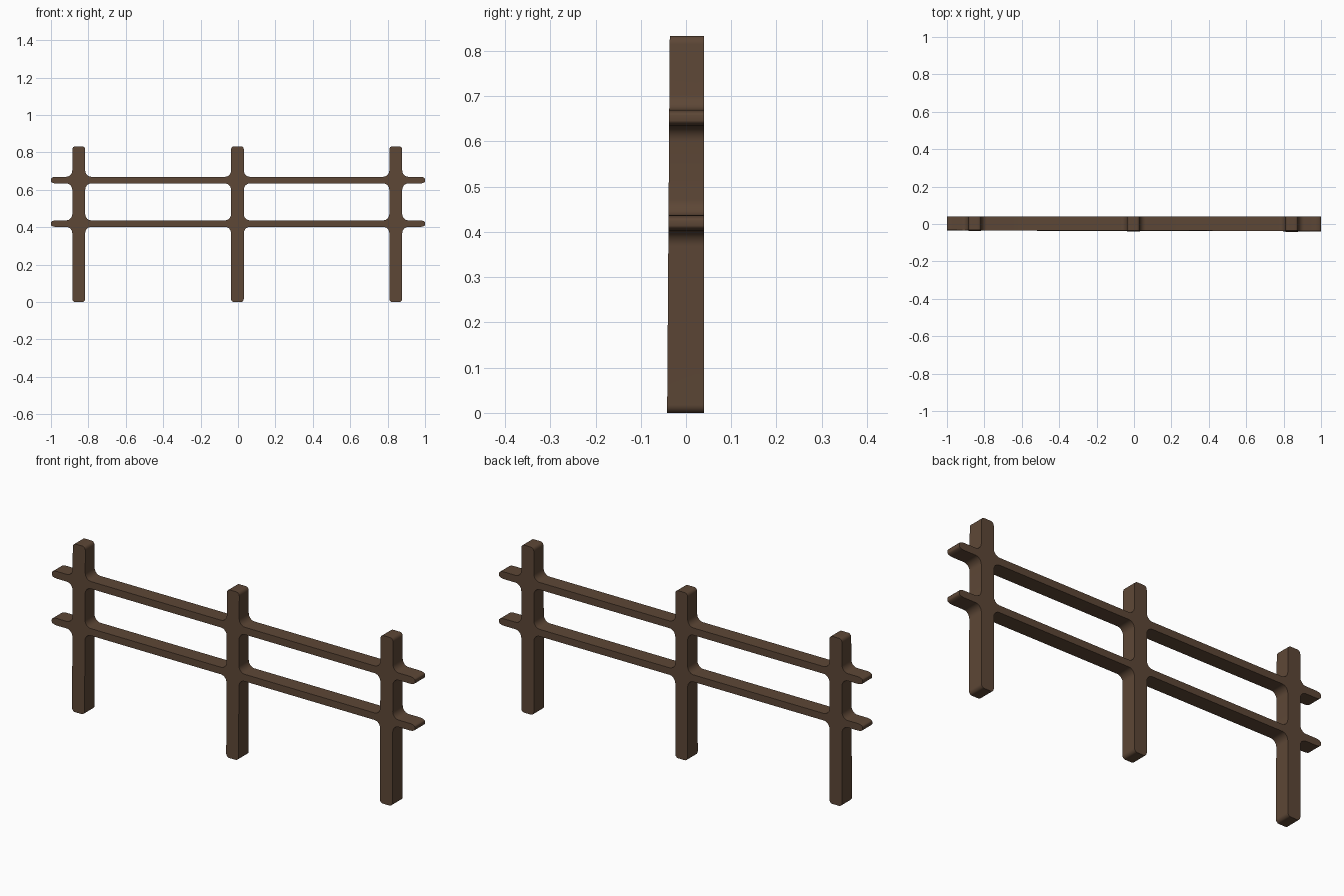
import bpy
import bmesh
import math
from mathutils import Vector

if "Cube" in bpy.data.objects:
    bpy.data.objects.remove(bpy.data.objects["Cube"], do_unlink=True)

HEIGHT = 0.833
POSTS = [(-0.886, -0.817), (-0.037, 0.031), (0.809, 0.878)]   # left and right edges
RAILS = [(0.402, 0.437), (0.634, 0.670)]                      # lower and upper edges
BACK, FRONT = 0.04, -0.037

# Corner sizes (along x, along z)
FILLET = (0.032, 0.034)
POST_END = (0.016, 0.018)
RAIL_TIP = (0.03, 0.012)


def rounded(corners, steps=7):
    """Replace each (x, z, size) corner of a closed outline with an elliptical arc."""
    points = []
    for i, (x, z, size) in enumerate(corners):
        p = Vector((x, z))
        legs = []
        for other in (corners[i - 1], corners[(i + 1) % len(corners)]):
            d = Vector(other[:2]) - p
            reach = size[0] if abs(d.x) > abs(d.y) else size[1]
            legs.append(d.normalized() * reach)
        for k in range(steps + 1):
            t = math.pi / 2 * k / steps
            points.append(p + legs[0] * (1 - math.sin(t)) + legs[1] * (1 - math.cos(t)))
    return points


def outer_outline():
    """Silhouette walked anticlockwise from the bottom of the left post."""
    low, high = RAILS[0][0], RAILS[1][1]
    corners = []
    for a, b in POSTS:
        corners += [(a, low, FILLET), (a, 0, POST_END), (b, 0, POST_END), (b, low, FILLET)]
    inner = (RAILS[0][1], RAILS[1][0])
    right, left = POSTS[-1][1], POSTS[0][0]
    corners += [(1, low, RAIL_TIP), (1, inner[0], RAIL_TIP),
                (right, inner[0], FILLET), (right, inner[1], FILLET),
                (1, inner[1], RAIL_TIP), (1, high, RAIL_TIP)]
    for a, b in reversed(POSTS):
        corners += [(b, high, FILLET), (b, HEIGHT, POST_END),
                    (a, HEIGHT, POST_END), (a, high, FILLET)]
    corners += [(-1, high, RAIL_TIP), (-1, inner[1], RAIL_TIP),
                (left, inner[1], FILLET), (left, inner[0], FILLET),
                (-1, inner[0], RAIL_TIP), (-1, low, RAIL_TIP)]
    return rounded(corners)


def openings():
    """Gaps between the two rails and neighbouring posts."""
    z0, z1 = RAILS[0][1], RAILS[1][0]
    for (_, a), (b, _) in zip(POSTS, POSTS[1:]):
        yield rounded([(a, z0, FILLET), (b, z0, FILLET), (b, z1, FILLET), (a, z1, FILLET)])


# Filled outline with its openings, given thickness
curve = bpy.data.curves.new("fence_outline", "CURVE")
curve.dimensions = "2D"
curve.fill_mode = "BOTH"
curve.extrude = 0.5
for loop in [outer_outline(), *openings()]:
    spline = curve.splines.new("POLY")
    spline.points.add(len(loop) - 1)
    for point, p in zip(spline.points, loop):
        point.co = (p.x, p.y, 0, 1)
    spline.use_cyclic_u = True
outline = bpy.data.objects.new("fence_outline", curve)
bpy.context.collection.objects.link(outline)
bpy.context.view_layer.update()
mesh = bpy.data.meshes.new_from_object(
    outline.evaluated_get(bpy.context.evaluated_depsgraph_get()))
bpy.data.objects.remove(outline, do_unlink=True)

# Stand it upright, with a front face that leans back slightly
bm = bmesh.new()
bm.from_mesh(mesh)
bmesh.ops.remove_doubles(bm, verts=bm.verts, dist=0.0001)
for v in bm.verts:
    x, z, depth = v.co
    front = FRONT - 0.002 * x - 0.007 * (0.42 - z)
    v.co = (x, front if depth > 0 else BACK, z)
bmesh.ops.recalc_face_normals(bm, faces=bm.faces)
bm.to_mesh(mesh)
bm.free()

# Dark brown wood
wood = bpy.data.materials.new("dark_brown_wood")
wood.use_nodes = True
color = (0.11, 0.063, 0.037, 1)
wood.diffuse_color = color
wood.node_tree.nodes["Principled BSDF"].inputs["Base Color"].default_value = color
mesh.materials.clear()
mesh.materials.append(wood)

fence = bpy.data.objects.new("rail_fence", mesh)
bpy.context.collection.objects.link(fence)
bpy.ops.object.select_all(action="DESELECT")
fence.select_set(True)
bpy.context.view_layer.objects.active = fence
bpy.ops.object.shade_smooth_by_angle(angle=math.radians(30))
